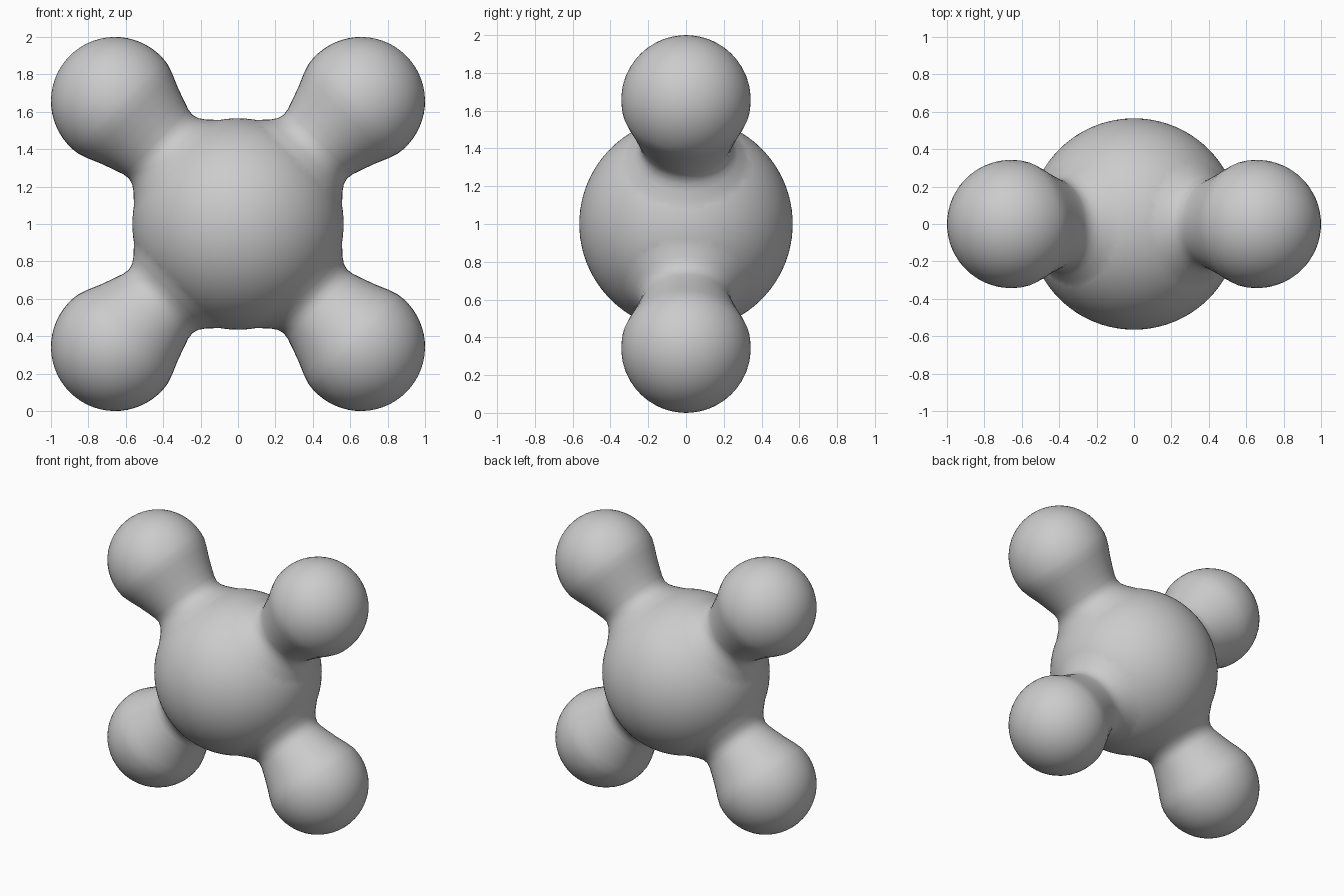
import bpy, bmesh, math
from mathutils import Matrix, Vector

if "Cube" in bpy.data.objects:
    bpy.data.objects.remove(bpy.data.objects["Cube"])

CENTRE = Vector((0, 0, 1))
LOBE_DIST, LOBE_R = 0.929, 0.343

grey = bpy.data.materials.new("plain grey")
grey.diffuse_color = (0.6, 0.6, 0.6, 1)
grey.use_nodes = True
grey.node_tree.nodes["Principled BSDF"].inputs["Base Color"].default_value = grey.diffuse_color


def add_object(name, bm):
    mesh = bpy.data.meshes.new(name)
    bm.to_mesh(mesh)
    bm.free()
    mesh.materials.append(grey)
    obj = bpy.data.objects.new(name, mesh)
    bpy.context.collection.objects.link(obj)
    return obj


# Round core
bm = bmesh.new()
bmesh.ops.create_icosphere(bm, subdivisions=5, radius=0.565,
                           matrix=Matrix.Translation(CENTRE))
body = add_object("body", bm)

# Limb profile (radius, distance along limb): flared root, neck, round end
profile = [(0, 0.40), (0.375, 0.40), (0.352, 0.435), (0.306, 0.482),
           (0.272, 0.518), (0.25, 0.55), (0.240, 0.585), (0.245, 0.62),
           (0.264, 0.676), (0.291, 0.75), (0.319, 0.815)]
for i in range(17):
    a = math.radians(-10 + 100 * i / 16)
    profile.append((LOBE_R * math.cos(a) if i < 16 else 0,
                    LOBE_DIST + LOBE_R * math.sin(a)))


def add_limb(name, sx, sz):
    bm = bmesh.new()
    verts = [bm.verts.new((r, 0, s)) for r, s in profile]
    edges = [bm.edges.new(pair) for pair in zip(verts, verts[1:])]
    bmesh.ops.spin(bm, geom=verts + edges, cent=(0, 0, 0), axis=(0, 0, 1),
                   angle=math.tau, steps=48)
    bmesh.ops.remove_doubles(bm, verts=bm.verts, dist=0.0005)
    bmesh.ops.recalc_face_normals(bm, faces=bm.faces)
    turn = Vector((sx, 0, sz)).to_track_quat('Z', 'Y').to_matrix().to_4x4()
    bm.transform(Matrix.Translation(CENTRE) @ turn)
    return add_object(name, bm)


# Four diagonal limbs fused into the core
for sx in (-1, 1):
    for sz in (-1, 1):
        name = f"{'upper' if sz > 0 else 'lower'}_{'right' if sx > 0 else 'left'}_limb"
        limb = add_limb(name, sx, sz)
        mod = body.modifiers.new(name, 'BOOLEAN')
        mod.operation = 'UNION'
        mod.solver = 'EXACT'
        mod.object = limb
        bpy.context.view_layer.objects.active = body
        body.select_set(True)
        bpy.ops.object.modifier_apply(modifier=name)
        bpy.data.objects.remove(limb)

# Smooth shading
bpy.ops.object.select_all(action='DESELECT')
body.select_set(True)
bpy.context.view_layer.objects.active = body
bpy.ops.object.shade_smooth_by_angle(angle=math.radians(40))
